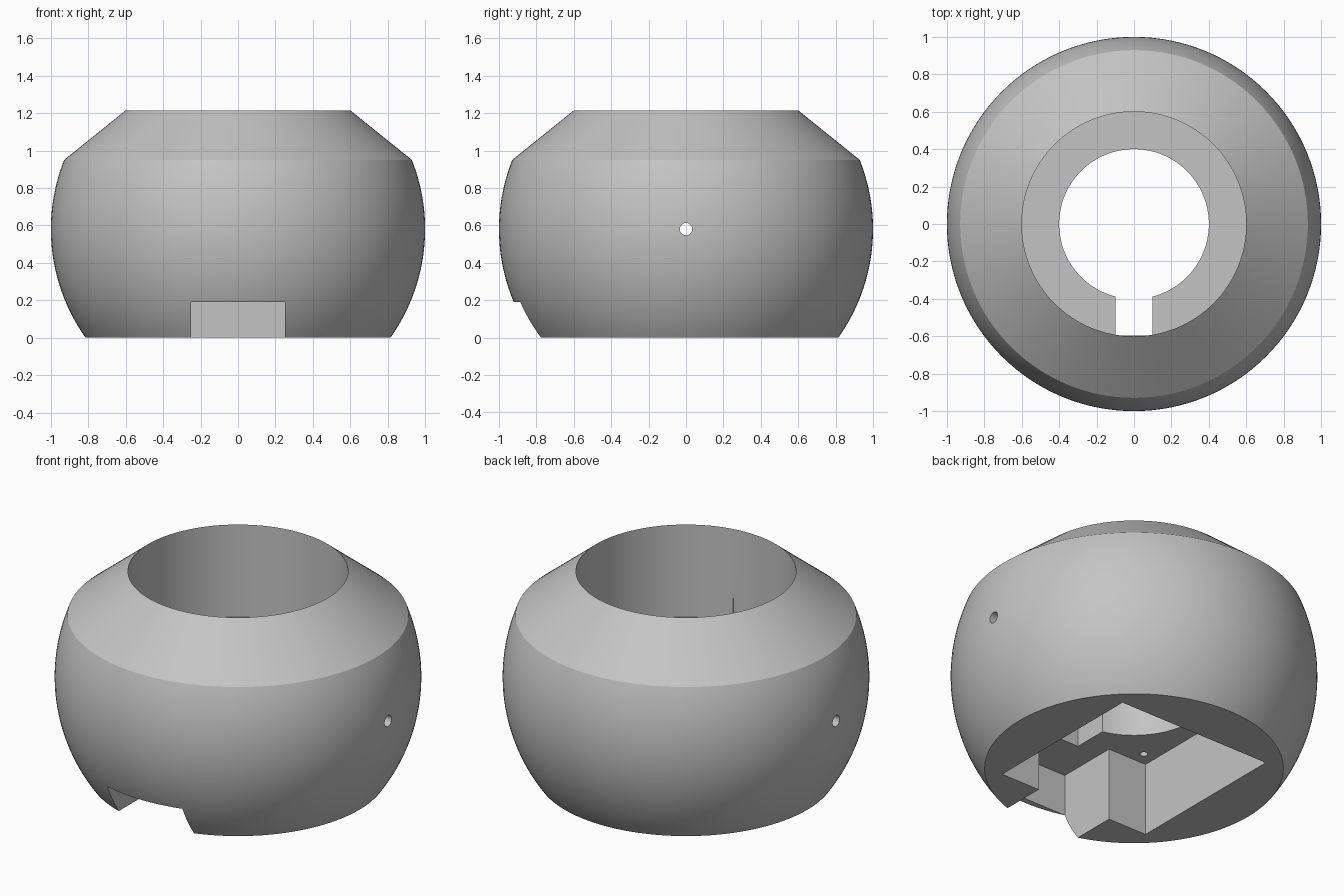
import bpy, bmesh, math
from mathutils import Matrix

cube = bpy.data.objects.get("Cube")
if cube:
    bpy.data.objects.remove(cube, do_unlink=True)

# Main sizes
CENTRE_Z, SHOULDER_Z, TOP_Z = 0.58, 0.95, 1.215
BORE_R, HOLE_R, BORE_FLOOR, POCKET_Z = 0.6, 0.4, 0.66, 0.44
POCKET, PASSAGE, PASSAGE_END = 0.51, 0.25, -0.885

grey = bpy.data.materials.new("plain grey")
grey.use_nodes = True
colour = (0.55, 0.55, 0.55, 1)
grey.diffuse_color = colour
grey.node_tree.nodes["Principled BSDF"].inputs["Base Color"].default_value = colour


def make_object(name, bm):
    bmesh.ops.recalc_face_normals(bm, faces=bm.faces)
    mesh = bpy.data.meshes.new(name)
    bm.to_mesh(mesh)
    bm.free()
    obj = bpy.data.objects.new(name, mesh)
    bpy.context.collection.objects.link(obj)
    mesh.materials.append(grey)
    return obj


def lathe(name, profile, steps=128):
    bm = bmesh.new()
    rings = []
    for i in range(steps):
        a = 2 * math.pi * i / steps
        rings.append([bm.verts.new((r * math.cos(a), r * math.sin(a), z)) for r, z in profile])
    n = len(profile)
    for i, ring in enumerate(rings):
        nxt = rings[(i + 1) % steps]
        for j in range(n):
            k = (j + 1) % n
            bm.faces.new((ring[j], nxt[j], nxt[k], ring[k]))
    return make_object(name, bm)


def prism(name, outline, z0, z1):
    bm = bmesh.new()
    low = [bm.verts.new((x, y, z0)) for x, y in outline]
    high = [bm.verts.new((x, y, z1)) for x, y in outline]
    bm.faces.new(low)
    bm.faces.new(high)
    for i in range(len(low)):
        j = (i + 1) % len(low)
        bm.faces.new((low[i], low[j], high[j], high[i]))
    return make_object(name, bm)


def block(name, half_x, y0, y1, z0, z1):
    return prism(name, [(-half_x, y0), (half_x, y0), (half_x, y1), (-half_x, y1)], z0, z1)


def rod(name, radius, length, matrix):
    bm = bmesh.new()
    bmesh.ops.create_cone(bm, cap_ends=True, segments=24, radius1=radius,
                          radius2=radius, depth=length, matrix=matrix)
    return make_object(name, bm)


# Round body: spherical wall, conical shoulder, stepped bore
profile = [(HOLE_R, 0)]
for i in range(33):
    z = SHOULDER_Z * i / 32
    profile.append((math.sqrt(1 - (z - CENTRE_Z) ** 2), z))
profile += [(BORE_R, TOP_Z), (BORE_R, BORE_FLOOR), (HOLE_R, BORE_FLOOR)]
body = lathe("round_body", profile)

# Underside pocket with the passage running forward
half = [(POCKET, POCKET), (POCKET, -POCKET), (PASSAGE, -POCKET), (PASSAGE, PASSAGE_END)]
outline = half + [(-x, y) for x, y in reversed(half)]
cutters = [prism("pocket_cutter", outline, -0.2, POCKET_Z)]
# Front notch, and cable slot in the bore floor
cutters.append(block("notch_cutter", PASSAGE, -1.2, -0.7, -0.3, 0.19))
cutters.append(block("slot_cutter", 0.1, -0.595, -0.2, 0.3, 0.8))
# Cross pin hole
cutters.append(rod("pin_cutter", 0.033, 2.4,
                   Matrix.Translation((0, 0, CENTRE_Z)) @ Matrix.Rotation(math.pi / 2, 4, "Y")))
# Blind screw holes in the pocket corners
for sx in (-1, 1):
    for sy in (-1, 1):
        cutters.append(rod("screw_cutter", 0.022, 0.2,
                           Matrix.Translation((sx * 0.43, sy * 0.43, POCKET_Z))))

for cutter in cutters:
    mod = body.modifiers.new(cutter.name, "BOOLEAN")
    mod.operation = "DIFFERENCE"
    mod.solver = "EXACT"
    mod.object = cutter
    cutter.hide_render = True

# Bake the cuts, then drop the cutters
graph = bpy.context.evaluated_depsgraph_get()
cut_mesh = bpy.data.meshes.new_from_object(body.evaluated_get(graph))
body.modifiers.clear()
body.data = cut_mesh
for cutter in cutters:
    bpy.data.objects.remove(cutter, do_unlink=True)

bpy.ops.object.select_all(action="DESELECT")
body.select_set(True)
bpy.context.view_layer.objects.active = body
bpy.ops.object.shade_smooth_by_angle(angle=math.radians(20))
